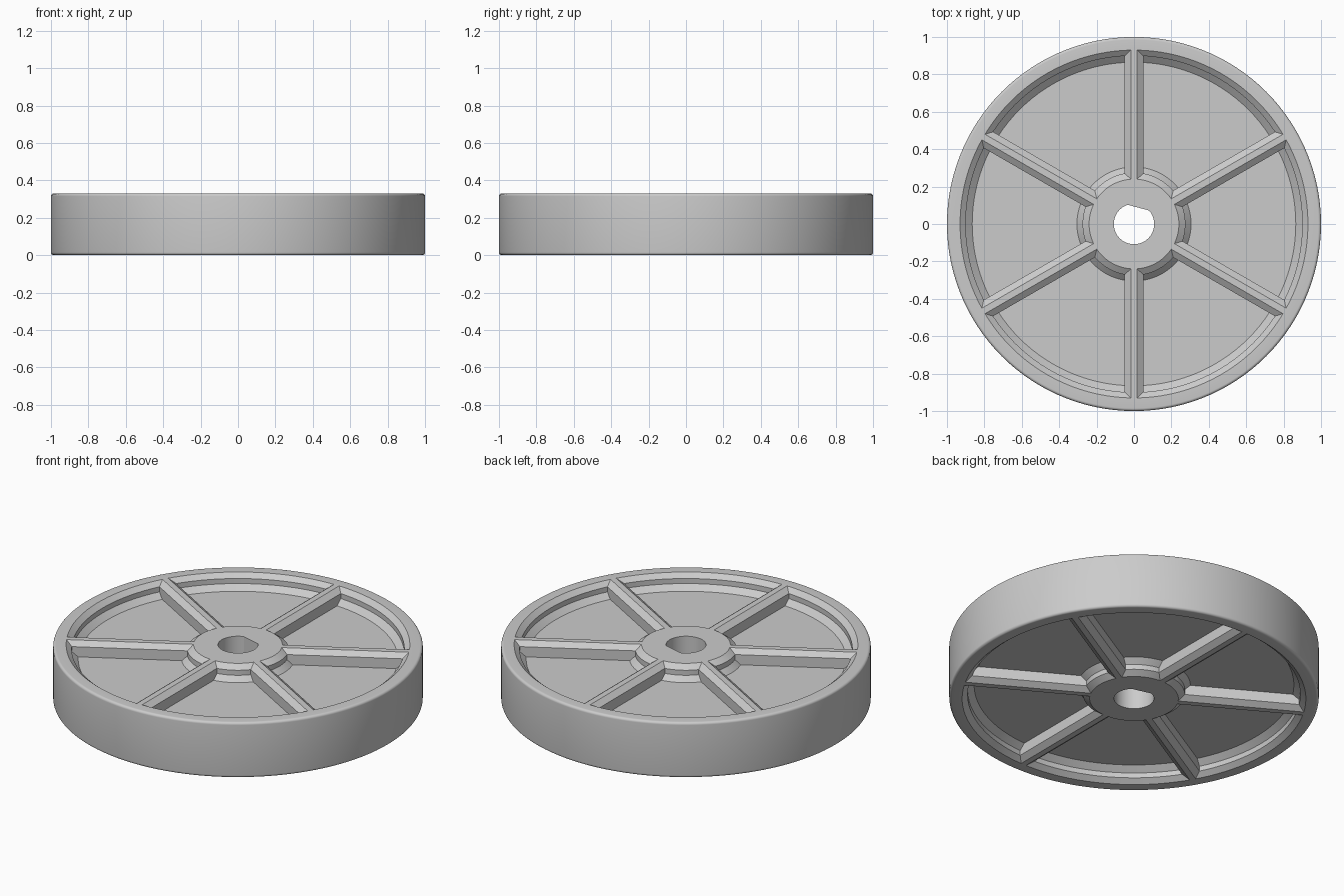
import bpy, bmesh
from math import sin, cos, pi, radians

if "Cube" in bpy.data.objects:
    bpy.data.objects.remove(bpy.data.objects["Cube"])

HALF = 0.165          # half the wheel height
WEB = 0.08            # half the web thickness
CHAMFER = HALF - 0.025
FILLET = WEB + 0.03
SEGMENTS = 120
BORE, FLAT_DIR, FLAT_SPAN = 0.108, radians(75), radians(33)

gray = bpy.data.materials.new("plain gray")
gray.use_nodes = True
gray.diffuse_color = (0.6, 0.6, 0.6, 1)
gray.node_tree.nodes["Principled BSDF"].inputs["Base Color"].default_value = (0.6, 0.6, 0.6, 1)


def finish(bm, name):
    bmesh.ops.recalc_face_normals(bm, faces=bm.faces)
    mesh = bpy.data.meshes.new(name)
    bm.to_mesh(mesh)
    bm.free()
    mesh.materials.append(gray)
    obj = bpy.data.objects.new(name, mesh)
    bpy.context.collection.objects.link(obj)
    obj.location.z = HALF
    bpy.ops.object.select_all(action='DESELECT')
    obj.select_set(True)
    bpy.context.view_layer.objects.active = obj
    bpy.ops.object.shade_smooth_by_angle(angle=radians(20))
    return obj


def mirrored(upper):
    """Close a half profile by reflecting it below the mid plane."""
    return upper + [(r, -h) for r, h in reversed(upper)]


def bore_radius(angle):
    """Round bore with one flat side."""
    off = (angle - FLAT_DIR + pi) % (2 * pi) - pi
    if abs(off) < FLAT_SPAN:
        return BORE * cos(FLAT_SPAN) / cos(off)
    return BORE


def lathe(name, upper):
    """Spin a closed profile; radius None follows the bore."""
    profile = mirrored(upper)
    bm = bmesh.new()
    rings = []
    for i in range(SEGMENTS):
        a = 2 * pi * i / SEGMENTS
        ring = []
        for r, h in profile:
            r = bore_radius(a) if r is None else r
            ring.append(bm.verts.new((r * cos(a), r * sin(a), h)))
        rings.append(ring)
    n = len(profile)
    for i, ring in enumerate(rings):
        after = rings[(i + 1) % SEGMENTS]
        for j in range(n):
            k = (j + 1) % n
            bm.faces.new((ring[j], after[j], after[k], ring[k]))
    return finish(bm, name)


# Rim with rounded outer edges, chamfered lip and sloped foot
ROUND = 0.015
edge = [(1 - ROUND + ROUND * sin(t), HALF - ROUND + ROUND * cos(t))
        for t in (radians(15 * s) for s in range(7))]
lathe("rim", [(0.865, WEB), (0.9, FILLET), (0.9, CHAMFER), (0.93, HALF)] + edge)

# Hub with a flat-sided bore
lathe("hub", [(None, HALF), (0.24, HALF), (0.275, CHAMFER), (0.275, FILLET), (0.305, WEB)])

# Thin web between hub and rim
lathe("web", [(0.28, WEB), (0.89, WEB)])

# Six chamfered spokes
section = mirrored([(-0.05, 0), (-0.05, CHAMFER), (-0.017, HALF),
                    (0.017, HALF), (0.05, CHAMFER)])[:-1]
for i in range(6):
    bm = bmesh.new()
    inner = [bm.verts.new((0.235, w, h)) for w, h in section]
    outer = [bm.verts.new((0.935, w, h)) for w, h in section]
    # drop the doubled mid-height point by welding after capping
    count = len(section)
    for j in range(count):
        k = (j + 1) % count
        bm.faces.new((inner[j], inner[k], outer[k], outer[j]))
    bm.faces.new(inner)
    bm.faces.new(outer)
    spoke = finish(bm, f"spoke_{i + 1}")
    spoke.rotation_euler.z = radians(30 + 60 * i)
